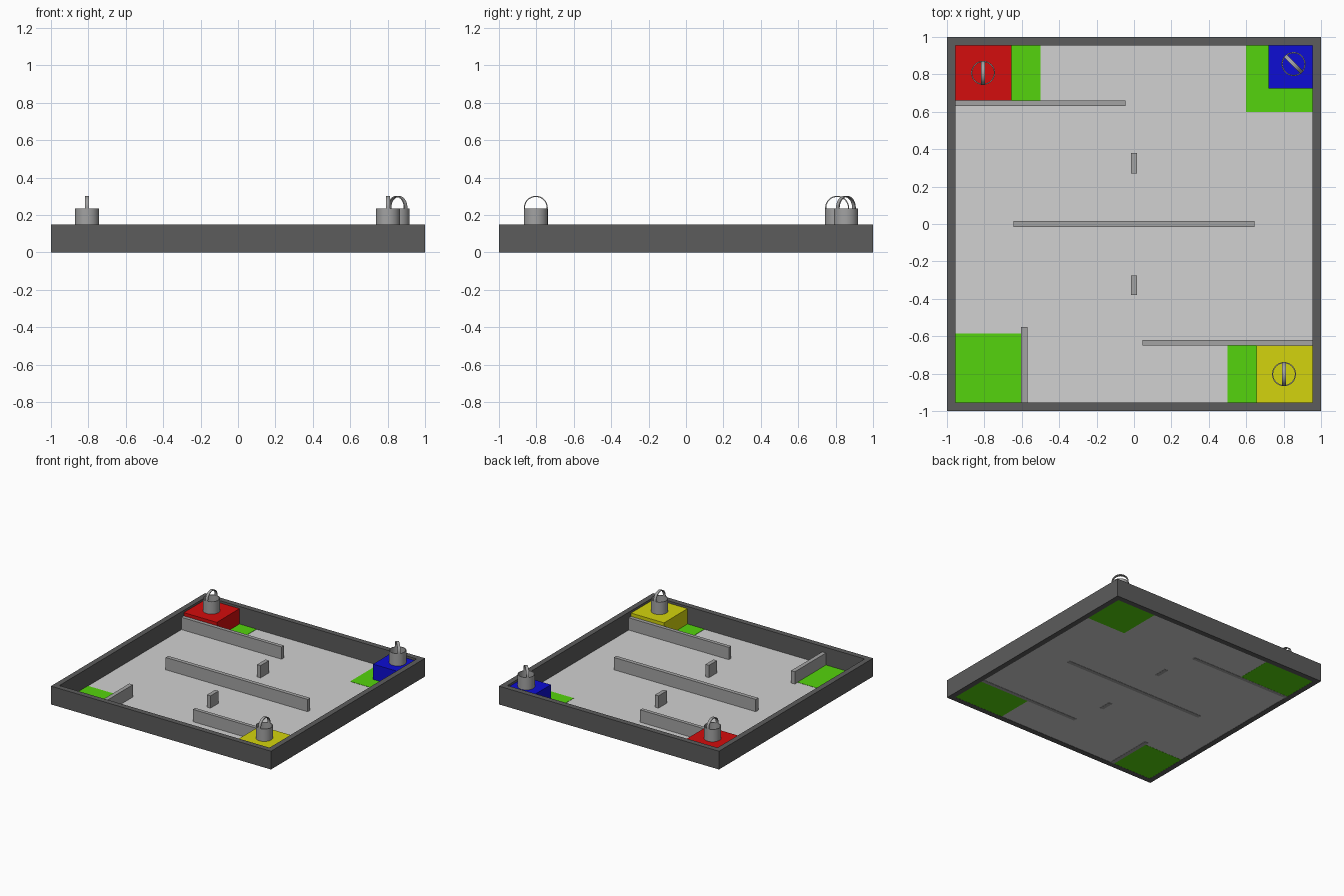
import bpy, bmesh
from math import pi, cos, sin, sqrt, radians
from mathutils import Matrix, Vector

if "Cube" in bpy.data.objects:
    bpy.data.objects.remove(bpy.data.objects["Cube"], do_unlink=True)


def material(name, *srgb):
    """Flat material from display-space values, stored as linear."""
    lin = [c / 12.92 if c < 0.04 else ((c + 0.055) / 1.055) ** 2.4 for c in srgb]
    m = bpy.data.materials.new(name)
    m.use_nodes = True
    m.diffuse_color = (*lin, 1)
    m.node_tree.nodes["Principled BSDF"].inputs["Base Color"].default_value = (*lin, 1)
    return m


DARK = material("dark grey", 0.36, 0.36, 0.36)
PALE = material("pale grey", 0.82, 0.82, 0.82)
GREY = material("mid grey", 0.64, 0.64, 0.64)
GREEN = material("green", 0.33, 0.83, 0.05)
RED = material("red", 0.83, 0.05, 0.05)
BLUE = material("blue", 0.05, 0.05, 0.83)
YELLOW = material("yellow", 0.83, 0.83, 0.05)


def finish(name, bm, mat, smooth=False):
    bmesh.ops.recalc_face_normals(bm, faces=bm.faces)
    mesh = bpy.data.meshes.new(name)
    bm.to_mesh(mesh)
    bm.free()
    mesh.materials.append(mat)
    ob = bpy.data.objects.new(name, mesh)
    bpy.context.collection.objects.link(ob)
    if smooth:
        bpy.ops.object.select_all(action="DESELECT")
        ob.select_set(True)
        bpy.context.view_layer.objects.active = ob
        bpy.ops.object.shade_smooth_by_angle(angle=radians(35))
    return ob


def block(name, mat, x, y, z):
    """Box given by its (low, high) range on each axis."""
    bm = bmesh.new()
    bmesh.ops.create_cube(bm, size=1)
    for v in bm.verts:
        v.co = Vector([(lo + hi) / 2 + c * (hi - lo)
                       for c, (lo, hi) in zip(v.co, (x, y, z))])
    return finish(name, bm, mat)


def ring(name, mat, outer, inner, h, steps, matrix, start=0, arc=2 * pi, smooth=True):
    """Rectangular section swept round the local z axis, closed or part way."""
    bm = bmesh.new()
    closed = arc > 6.28
    section = [(outer, -h), (outer, h), (inner, h), (inner, -h)]
    loops = []
    for i in range(steps if closed else steps + 1):
        a = start + arc * i / steps
        loops.append([bm.verts.new((r * cos(a), r * sin(a), z)) for r, z in section])
    for i in range(steps):
        p, q = loops[i], loops[(i + 1) % len(loops)]
        for k in range(4):
            n = (k + 1) % 4
            bm.faces.new((p[k], q[k], q[n], p[n]))
    if not closed:
        bm.faces.new(loops[0])
        bm.faces.new(loops[-1])
    bm.transform(matrix)
    return finish(name, bm, mat, smooth)


# Square outer frame and floor
E = 0.955
ring("outer_frame", DARK, sqrt(2), E * sqrt(2), 0.075, 4,
     Matrix.Translation((0, 0, 0.075)), start=pi / 4, smooth=False)
block("floor", PALE, (-E, E), (-E, E), (0.002, 0.004))

# Green corner zones
zones = {
    "front_right": ((-E, -0.6), (-E, -0.585)),
    "back_right": ((-E, -0.5), (0.66, E)),
    "back_left": ((0.6, E), (0.6, E)),
    "front_left": ((0.5, E), (-E, -0.65)),
}
for name, (x, y) in zones.items():
    block(name + "_zone", GREEN, x, y, (0.001, 0.006))

# Inner barriers
barriers = {
    "back_barrier": ((-E, -0.045), (0.63, 0.66)),
    "front_barrier": ((0.045, E), (-0.65, -0.62)),
    "centre_barrier": ((-0.645, 0.645), (-0.017, 0.016)),
    "side_barrier": ((-0.604, -0.57), (-E, -0.55)),
    "back_post": ((-0.016, 0.016), (0.27, 0.38)),
    "front_post": ((-0.016, 0.016), (-0.38, -0.275)),
}
for name, (x, y) in barriers.items():
    block(name, GREY, x, y, (0, 0.105))

# Coloured platforms, each with an open bucket and a flat arched handle
TOP, RIM = 0.132, 0.234
platforms = [
    ("red", RED, (-E, -0.655), (0.66, E), (-0.807, 0.808), 90),
    ("blue", BLUE, (0.72, E), (0.725, E), (0.853, 0.855), -45),
    ("yellow", YELLOW, (0.655, E), (-E, -0.65), (0.802, -0.803), 90),
]
for name, mat, x, y, (cx, cy), turn in platforms:
    block(name + "_platform", mat, x, y, (0.004, TOP))
    ring(name + "_bucket", GREY, 0.064, 0.058, (RIM - TOP) / 2, 48,
         Matrix.Translation((cx, cy, (RIM + TOP) / 2)))
    ring(name + "_handle", GREY, 0.064, 0.058, 0.011, 24,
         Matrix.Translation((cx, cy, RIM + 0.004))
         @ Matrix.Rotation(radians(turn), 4, "Z")
         @ Matrix.Rotation(pi / 2, 4, "X"),
         start=-0.1, arc=pi + 0.2)
